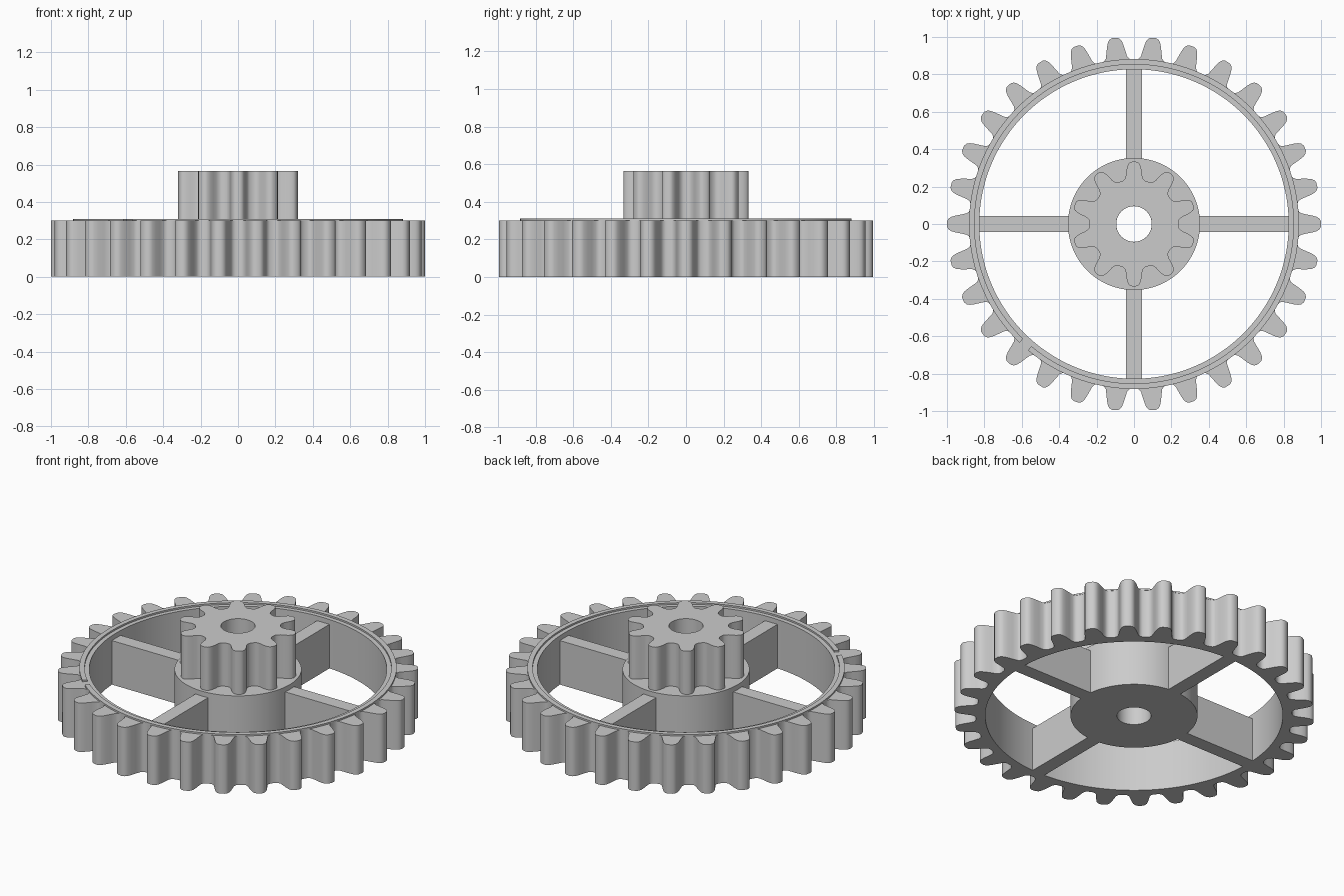
import bpy, bmesh
from math import asin, cos, sin, pi, radians

if "Cube" in bpy.data.objects:
    bpy.data.objects.remove(bpy.data.objects["Cube"], do_unlink=True)

FACE_Z = 0.30     # top of the large gear
RIM_R = 0.827     # inside of the rim
HUB_R = 0.353
BORE_R = 0.095
SPOKE_W = 0.085


def finish(name, bm):
    bmesh.ops.recalc_face_normals(bm, faces=bm.faces)
    mesh = bpy.data.meshes.new(name)
    bm.to_mesh(mesh)
    bm.free()
    mesh.shade_smooth()
    mesh.set_sharp_from_angle(angle=radians(30))
    obj = bpy.data.objects.new(name, mesh)
    bpy.context.collection.objects.link(obj)
    return obj


def ring_solid(name, outline, inner_r, z0, z1, closed=True):
    """Solid between a polar outline (radius, angle) and an inner circle."""
    bm = bmesh.new()
    sections = []
    for r, a in outline:
        corners = ((inner_r, z0), (r, z0), (r, z1), (inner_r, z1))
        sections.append([bm.verts.new((q * cos(a), q * sin(a), z)) for q, z in corners])
    pairs = list(zip(sections, sections[1:]))
    if closed:
        pairs.append((sections[-1], sections[0]))
    else:
        bm.faces.new(sections[0])
        bm.faces.new(sections[-1])
    for s, t in pairs:
        for i in range(4):
            j = (i + 1) % 4
            bm.faces.new((s[i], s[j], t[j], t[i]))
    return finish(name, bm)


def arc(radius, start=0.0, sweep=2 * pi, steps=96, endpoint=False):
    n = steps - 1 if endpoint else steps
    return [(radius, start + sweep * i / n) for i in range(steps)]


def toothed(teeth, flank, phase=0.0):
    """Repeat one mirrored tooth flank of (radius, half width) around a circle."""
    points = []
    for k in range(teeth):
        mid = phase + 2 * pi * k / teeth
        points += [(r, mid - asin(w / r)) for r, w in flank]
        points += [(r, mid + asin(w / r)) for r, w in reversed(flank)]
    return points


# Large toothed rim
rim_flank = [(0.88, 0.078), (0.885, 0.066), (0.897, 0.057), (0.925, 0.051),
             (0.955, 0.045), (0.978, 0.038), (0.992, 0.029), (1.0, 0.014)]
ring_solid("toothed_rim", toothed(30, rim_flank), RIM_R, 0, FACE_Z)

# Thin raised bead on the rim, broken by a small gap
ring_solid("rim_bead", arc(0.882, radians(-130), radians(356), 120, True),
           0.853, FACE_Z, FACE_Z + 0.01, closed=False)

# Hub with through bore
ring_solid("hub", arc(HUB_R), BORE_R, 0, FACE_Z)

# Small upper gear
pinion_flank = [(0.238, 0.060), (0.245, 0.050), (0.262, 0.043), (0.285, 0.041),
                (0.305, 0.037), (0.322, 0.030), (0.33, 0.021), (0.333, 0.010)]
ring_solid("small_gear", toothed(10, pinion_flank, pi / 2), BORE_R, FACE_Z, 0.565)

# Four spokes joining hub and rim
inner, outer, spoke_top = HUB_R - 0.004, RIM_R + 0.001, 0.27
for k, side in enumerate(("left", "back", "right", "front")):
    bm = bmesh.new()
    bmesh.ops.create_cube(bm, size=1)
    bmesh.ops.scale(bm, vec=(outer - inner, SPOKE_W, spoke_top), verts=bm.verts)
    bmesh.ops.translate(bm, vec=((outer + inner) / 2, 0, spoke_top / 2), verts=bm.verts)
    spoke = finish(side + "_spoke", bm)
    spoke.rotation_euler.z = k * pi / 2
